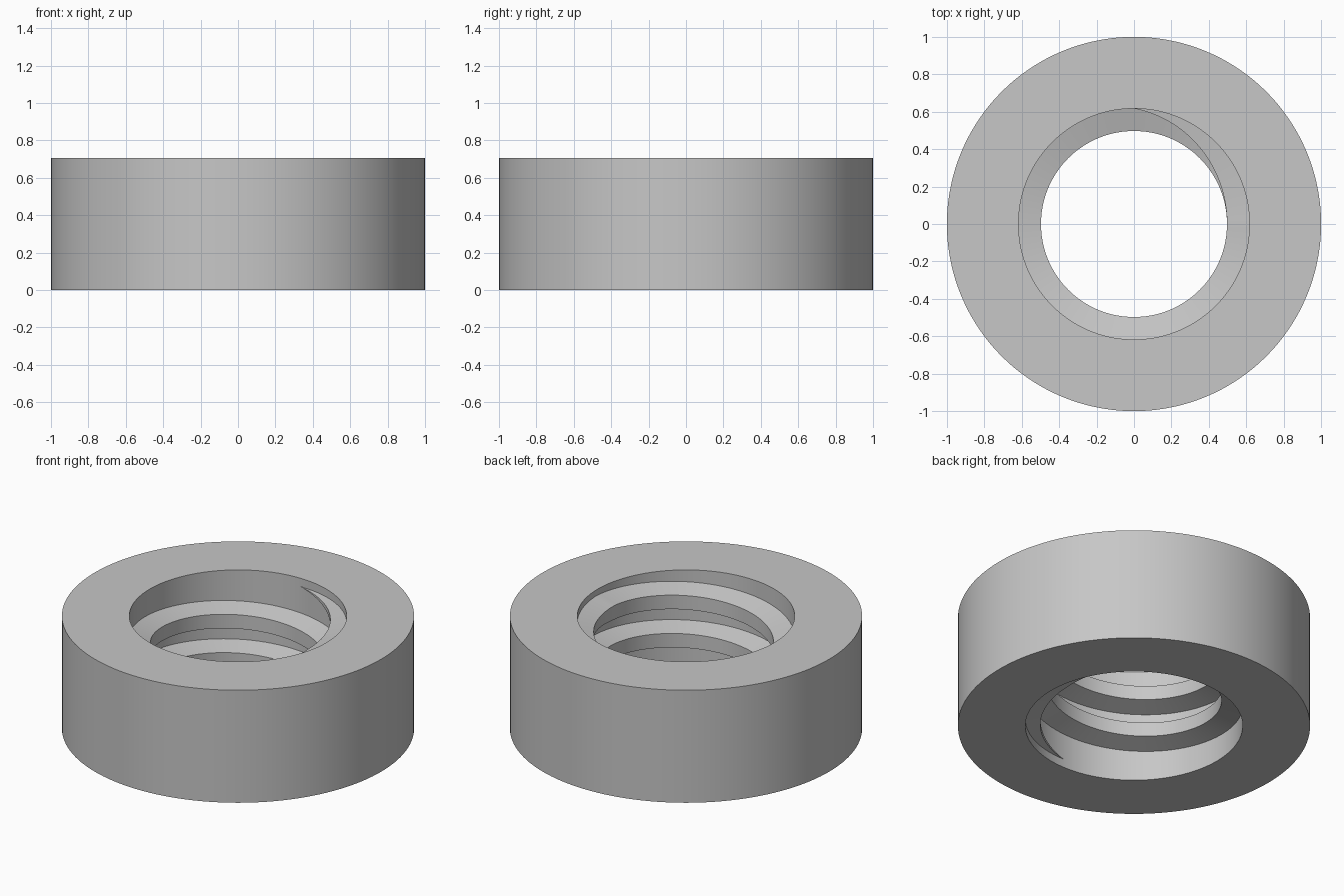
import bpy, bmesh, math

cube = bpy.data.objects.get("Cube")
if cube:
    bpy.data.objects.remove(cube, do_unlink=True)

HEIGHT = 0.705
OUTER, BORE, CREST = 1.0, 0.617, 0.497
PITCH, TURNS = 0.24, 2.5
SEGMENTS = 144
STEP = 2 * math.pi / SEGMENTS

# One plain grey for everything
grey = bpy.data.materials.new("light_grey")
grey.use_nodes = True
grey.diffuse_color = (0.57, 0.57, 0.57, 1)
grey.node_tree.nodes["Principled BSDF"].inputs["Base Color"].default_value = grey.diffuse_color


def point(radius, angle, z):
    return (radius * math.cos(angle), radius * math.sin(angle), z)


def loft(name, sections, closed):
    """Skin a row of equal cross-sections, capping the ends if it is open."""
    bm = bmesh.new()
    rows = [[bm.verts.new(p) for p in section] for section in sections]
    pairs = list(zip(rows, rows[1:]))
    if closed:
        pairs.append((rows[-1], rows[0]))
    for a, b in pairs:
        for i in range(len(a)):
            j = (i + 1) % len(a)
            bm.faces.new((a[i], a[j], b[j], b[i]))
    if not closed:
        bm.faces.new(rows[0])
        bm.faces.new(rows[-1])
    bmesh.ops.recalc_face_normals(bm, faces=bm.faces)
    mesh = bpy.data.meshes.new(name)
    bm.to_mesh(mesh)
    bm.free()
    mesh.materials.append(grey)
    obj = bpy.data.objects.new(name, mesh)
    bpy.context.collection.objects.link(obj)
    bpy.ops.object.select_all(action='DESELECT')
    obj.select_set(True)
    bpy.context.view_layer.objects.active = obj
    bpy.ops.object.shade_smooth_by_angle(angle=math.radians(30))
    return obj


# Thick plain ring with a round bore
profile = [(OUTER, 0), (OUTER, HEIGHT), (BORE, HEIGHT), (BORE, 0)]
loft("nut_body",
     [[point(r, k * STEP, z) for r, z in profile] for k in range(SEGMENTS)],
     closed=True)

# Right-handed trapezoidal thread, fading out over a quarter turn at each end
shoulder = PITCH * math.tan(math.radians(15)) / 2
root_half = (PITCH / 2 + shoulder) / 2
crest_half = (PITCH / 2 - shoulder) / 2
embed = 0.003
count = int(SEGMENTS * TURNS)
start_z = (HEIGHT - PITCH * TURNS) / 2
sections = []
for k in range(count + 1):
    fade = min(1, k / (SEGMENTS / 4), (count - k) / (SEGMENTS / 4))
    size = max(fade, 0.02)
    angle = -math.pi / 2 + k * STEP
    z = start_z + PITCH * k / SEGMENTS
    crest = BORE - (BORE - CREST) * math.sin(fade * math.pi / 2)
    sections.append([
        point(BORE + embed, angle, z - root_half * size),
        point(crest, angle, z - crest_half * size),
        point(crest, angle, z + crest_half * size),
        point(BORE + embed, angle, z + root_half * size),
    ])
loft("inner_thread", sections, closed=False)
